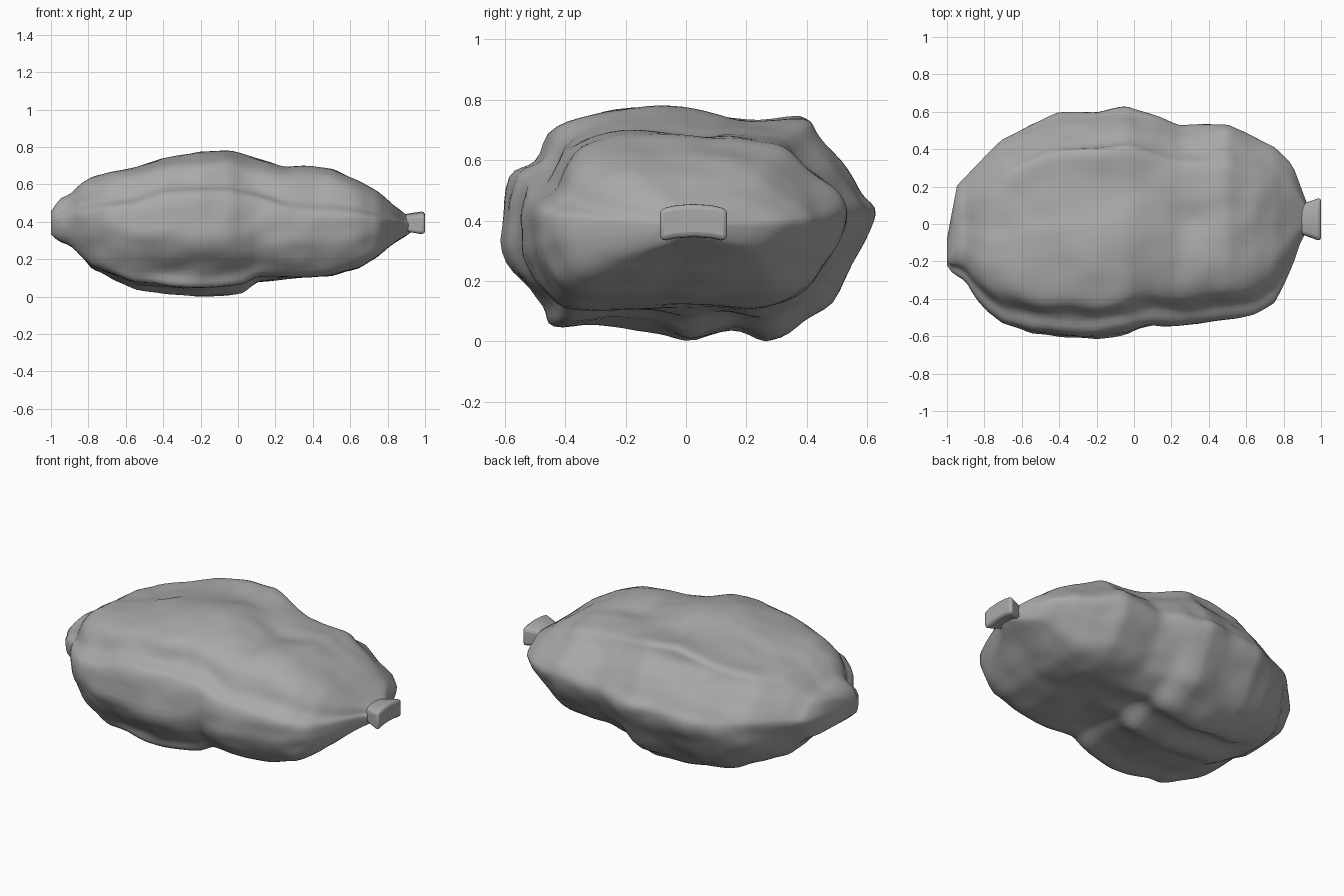
import bpy
import bmesh
from mathutils import Vector, noise

default_cube = bpy.data.objects.get("Cube")
if default_cube:
    bpy.data.objects.remove(default_cube, do_unlink=True)

# One plain stone colour
stone = bpy.data.materials.new("stone grey")
stone.use_nodes = True
colour = (0.4, 0.4, 0.4, 1)
stone.diffuse_color = colour
shader = stone.node_tree.nodes["Principled BSDF"]
shader.inputs["Base Color"].default_value = colour
shader.inputs["Roughness"].default_value = 0.9

# Outline of the body along its length: x, y low, y high, z low, z high
STATIONS = [
    (-1, -.22, -.08, .34, .46), (-.98, -.25, .02, .32, .49),
    (-.95, -.27, .2, .3, .53), (-.9, -.3, .25, .28, .55),
    (-.85, -.38, .31, .24, .6), (-.78, -.46, .38, .16, .645),
    (-.7, -.52, .46, .12, .67), (-.55, -.58, .54, .05, .7),
    (-.4, -.6, .6, .02, .755), (-.2, -.61, .6, 0, .785),
    (-.04, -.59, .62, .01, .78), (.03, -.56, .6, .03, .765),
    (.1, -.54, .58, .08, .745), (.25, -.55, .53, .1, .7),
    (.5, -.51, .53, .12, .685), (.65, -.48, .46, .16, .62),
    (.75, -.42, .41, .22, .56), (.81, -.31, .35, .27, .51),
    (.85, -.21, .31, .3, .48), (.9, -.07, .17, .33, .44),
    (.94, -.03, .07, .36, .42),
]

# Matching cross-sections: across from -1 to 1, up from 0 to 1
LUMPY = [
    (-1, .48), (-.95, .7), (-.82, .77), (-.7, .91), (-.45, .98), (-.16, 1),
    (.1, .97), (.33, .94), (.62, .95), (.7, .88), (.82, .76), (.94, .63),
    (1, .54), (.93, .38), (.76, .17), (.62, .08), (.44, .01), (.25, .06),
    (0, 0), (-.2, .05), (-.48, .08), (-.71, .07), (-.77, .16), (-.93, .3),
]
PLAIN = [
    (-1, .42), (-.99, .6), (-.84, .7), (-.72, .89), (-.46, 1), (-.16, 1),
    (.1, .98), (.33, .98), (.55, .95), (.68, .88), (.82, .76), (.94, .65),
    (1, .54), (.94, .38), (.82, .2), (.66, .06), (.45, .01), (.25, 0),
    (0, 0), (-.25, 0), (-.5, 0), (-.74, .02), (-.88, .12), (-.97, .28),
]
RINGS = 72
SUBSTEPS = 4


def station_at(x):
    """Interpolated outline of the body at a given length."""
    for first, second in zip(STATIONS, STATIONS[1:]):
        if x <= second[0]:
            t = (x - first[0]) / (second[0] - first[0])
            return [a + (b - a) * t for a, b in zip(first, second)]
    return list(STATIONS[-1])


def section_curve(section):
    """Closed smooth curve through the cross-section points."""
    points = [Vector(p) for p in section]
    count = len(points)
    curve = []
    for i in range(count):
        a, b, c, d = (points[(i + k) % count] for k in (-1, 0, 1, 2))
        for step in range(SUBSTEPS):
            t = step / SUBSTEPS
            curve.append(b + (c - a) * t / 2
                         + (a * 2 - b * 5 + c * 4 - d) * t * t / 2
                         + (b * 3 - a - c * 3 + d) * t ** 3 / 2)
    return curve


def ripple(x, y, z):
    """Worn grooves that run mostly along the length."""
    broad = noise.noise(Vector((x * 2.5, y * 5, z * 6)))
    fine = noise.noise(Vector((x * 6, y * 8, z * 11)))
    return broad * .016 + fine * .012


def finish(bm, name, angle):
    """Turn a bmesh into a smooth-shaded stone object."""
    bmesh.ops.recalc_face_normals(bm, faces=bm.faces)
    mesh = bpy.data.meshes.new(name)
    bm.to_mesh(mesh)
    bm.free()
    mesh.materials.append(stone)
    obj = bpy.data.objects.new(name, mesh)
    bpy.context.collection.objects.link(obj)
    bpy.ops.object.select_all(action="DESELECT")
    obj.select_set(True)
    bpy.context.view_layer.objects.active = obj
    bpy.ops.object.shade_smooth_by_angle(angle=angle)
    return obj


# Rock body: lumpy sections in the middle blend into plain ones at the ends
bm = bmesh.new()
lumpy, plain = section_curve(LUMPY), section_curve(PLAIN)
start, end = STATIONS[0][0], STATIONS[-1][0]
rings = []
for i in range(RINGS + 1):
    x, y_low, y_high, z_low, z_high = station_at(start + (end - start) * i / RINGS)
    middle = Vector((x, (y_low + y_high) / 2, (z_low + z_high) / 2))
    half_width = (y_high - y_low) / 2
    strength = min(1, half_width / .4)
    blend = min(1, max(0, (abs(x + .25) - .2) / .4))
    ring = []
    for rough, smooth in zip(lumpy, plain):
        across, up = rough.lerp(smooth, blend)
        point = Vector((x, middle.y + across * half_width,
                        z_low + up * (z_high - z_low)))
        outward = (point - middle).normalized()
        ring.append(bm.verts.new(point + outward * ripple(*point) * strength))
    rings.append(ring)
for ring, following in zip(rings, rings[1:]):
    for j in range(len(ring)):
        k = (j + 1) % len(ring)
        bm.faces.new((ring[j], ring[k], following[k], following[j]))
for ring in (rings[0], rings[-1]):
    centre = sum((v.co for v in ring), Vector()) / len(ring)
    tip = bm.verts.new(centre)
    for j in range(len(ring)):
        bm.faces.new((ring[j], ring[(j + 1) % len(ring)], tip))

# Rest the body on the ground
lowest = min(v.co.z for v in bm.verts)
bmesh.ops.translate(bm, verts=bm.verts, vec=(0, 0, -lowest))
finish(bm, "rock_body", .9)

# Flared stub on the narrow end, its outer face slightly arched
bm = bmesh.new()
bmesh.ops.create_cube(bm, size=1)
across_edges = [e for e in bm.edges
                if abs(e.verts[0].co.y - e.verts[1].co.y) > .5]
bmesh.ops.subdivide_edges(bm, edges=across_edges, cuts=3, use_grid_fill=True)
for v in bm.verts:
    outer = v.co.x > 0
    arch = .015 * (1 - 4 * v.co.y ** 2)
    v.co.z = .385 + arch + v.co.z * (.115 if outer else .08)
    v.co.y = .025 + v.co.y * (.235 if outer else .15)
    v.co.x = 1 if outer else .88
stub = finish(bm, "end_stub", .6)
bevel = stub.modifiers.new("soft edges", "BEVEL")
bevel.width = .02
bevel.segments = 3
